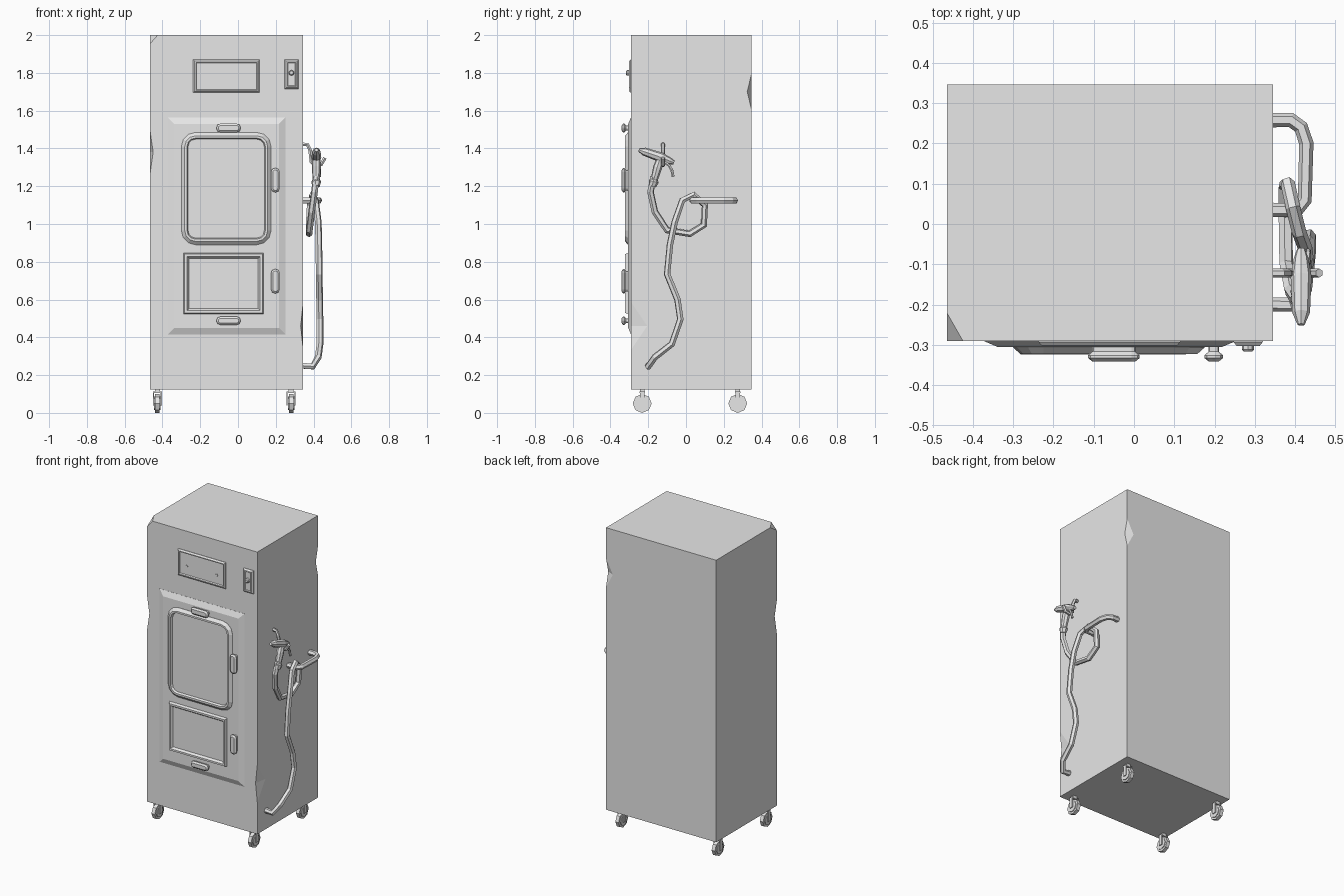
import bpy, bmesh, math
from mathutils import Matrix, Vector

cube = bpy.data.objects.get("Cube")
if cube:
    bpy.data.objects.remove(cube, do_unlink=True)

grey = bpy.data.materials.new("light_grey")
grey.use_nodes = True
grey.diffuse_color = (0.8, 0.8, 0.8, 1)
grey.node_tree.nodes["Principled BSDF"].inputs["Base Color"].default_value = (0.8, 0.8, 0.8, 1)

LEFT, RIGHT, FRONT, BACK, BASE, TOP = -0.465, 0.345, -0.29, 0.347, 0.125, 2.0


def finish(name, bm):
    bmesh.ops.recalc_face_normals(bm, faces=bm.faces)
    mesh = bpy.data.meshes.new(name)
    bm.to_mesh(mesh)
    bm.free()
    mesh.materials.append(grey)
    obj = bpy.data.objects.new(name, mesh)
    bpy.context.collection.objects.link(obj)
    return obj


def add_box(bm, x0, x1, y0, y1, z0, z1):
    size = Matrix.Diagonal((x1 - x0, y1 - y0, z1 - z0, 1))
    centre = Matrix.Translation(((x0 + x1) / 2, (y0 + y1) / 2, (z0 + z1) / 2))
    bmesh.ops.create_cube(bm, size=1, matrix=centre @ size)


def panel(name, x0, x1, z0, z1, steps, radius=0.0, segments=3):
    """Front-facing panel: stacked (inset, y) outlines, optionally round-cornered."""
    bm = bmesh.new()
    rings = []
    for inset, y in steps:
        r = max(radius - inset, 0.004) if radius else 0
        a, b, c, d = x0 + inset + r, x1 - inset - r, z0 + inset + r, z1 - inset - r
        ring = []
        for i, (cx, cz) in enumerate([(b, d), (a, d), (a, c), (b, c)]):
            for k in range(segments + 1 if radius else 1):
                t = math.pi / 2 * (i + k / segments)
                ring.append(bm.verts.new((cx + r * math.cos(t), y, cz + r * math.sin(t))))
        rings.append(ring)
    n = len(rings[0])
    for low, high in zip(rings, rings[1:]):
        for i in range(n):
            j = (i + 1) % n
            bm.faces.new((low[i], low[j], high[j], high[i]))
    bm.faces.new(rings[0])
    bm.faces.new(rings[-1])
    return finish(name, bm)


def tube(name, points, radius, radii=None, resolution=1):
    """Swept tube through points, with optional radius factor at each point."""
    curve = bpy.data.curves.new(name, "CURVE")
    curve.dimensions = "3D"
    curve.bevel_depth = radius
    curve.bevel_resolution = resolution
    curve.use_fill_caps = True
    spline = curve.splines.new("POLY")
    spline.use_smooth = False
    spline.points.add(len(points) - 1)
    for i, p in enumerate(points):
        spline.points[i].co = (*p, 1)
        spline.points[i].radius = radii[i] if radii else 1
    curve.materials.append(grey)
    obj = bpy.data.objects.new(name, curve)
    bpy.context.collection.objects.link(obj)
    bpy.ops.object.select_all(action="DESELECT")
    obj.select_set(True)
    bpy.context.view_layer.objects.active = obj
    bpy.ops.object.convert(target="MESH")
    return obj


def nick(obj, centre, half):
    """Chip an edge or corner away with a diamond-shaped cutter."""
    bm = bmesh.new()
    bmesh.ops.create_uvsphere(bm, u_segments=4, v_segments=2, radius=1,
                              matrix=Matrix.Translation(centre) @ Matrix.Diagonal((*half, 1)))
    cutter = finish("nick_cutter", bm)
    cutter.hide_render = True
    mod = obj.modifiers.new("nick", "BOOLEAN")
    mod.operation = "DIFFERENCE"
    mod.solver = "EXACT"
    mod.object = cutter
    bpy.context.view_layer.objects.active = obj
    bpy.ops.object.modifier_apply(modifier=mod.name)
    bpy.data.objects.remove(cutter, do_unlink=True)


# Cabinet with chipped edges
bm = bmesh.new()
add_box(bm, LEFT, RIGHT, FRONT, BACK, BASE, TOP)
cabinet = finish("cabinet", bm)
nick(cabinet, (LEFT, FRONT, TOP), (0.04, 0.07, 0.045))
nick(cabinet, (LEFT, FRONT, 1.38), (0.016, 0.05, 0.11))
nick(cabinet, (RIGHT, BACK, 1.7), (0.05, 0.023, 0.095))
nick(cabinet, (RIGHT, FRONT, 0.46), (0.013, 0.085, 0.125))

# Front panel, window and lower hatch
front_panel = panel("front_panel", -0.372, 0.252, 0.415, 1.565,
                    [(0, -0.285), (0, -0.291), (0.035, -0.306)])
nick(front_panel, (0.055, -0.306, 1.56), (0.125, 0.009, 0.02))
panel("window_frame", -0.30, 0.175, 0.89, 1.485,
      [(0, -0.30), (0, -0.307), (0.018, -0.323), (0.03, -0.323), (0.036, -0.309)], 0.075)
panel("lower_hatch", -0.29, 0.137, 0.522, 0.848,
      [(0, -0.30), (0.008, -0.324), (0.02, -0.324), (0.03, -0.310)])

# Display plate with its lip and two small screws
panel("display_plate", -0.237, 0.115, 1.695, 1.87,
      [(0, -0.285), (0, -0.293), (0.008, -0.302), (0.014, -0.302), (0.018, -0.294)])
for x in (-0.17, 0.05):
    panel("display_screw", x - 0.008, x + 0.008, 1.762, 1.778,
          [(0, -0.29), (0, -0.299)], 0.008, 2)

# Power switch
panel("switch_plate", 0.247, 0.32, 1.715, 1.87,
      [(0, -0.285), (0, -0.293), (0.008, -0.303), (0.014, -0.303), (0.018, -0.298)])
panel("switch_knob", 0.268, 0.298, 1.785, 1.815, [(0, -0.29), (0, -0.312), (0.005, -0.317)], 0.015, 2)

# Latches: horizontal ones above and below, vertical ones at the side
LATCH = [(0.01, -0.30), (0.01, -0.317), (0, -0.326), (0, -0.333), (0.01, -0.341)]
for x, z, half_x, half_z in [(-0.05, 1.508, 0.064, 0.023), (-0.05, 0.488, 0.064, 0.022),
                             (0.198, 1.232, 0.023, 0.064), (0.198, 0.697, 0.023, 0.064)]:
    panel("latch", x - half_x, x + half_x, z - half_z, z + half_z, LATCH, 0.02, 2)

# Casters
for x in (-0.427, 0.281):
    for y in (-0.232, 0.274):
        bm = bmesh.new()
        spin = Matrix.Translation((x, y, 0.05)) @ Matrix.Rotation(math.pi / 2, 4, "Y")
        for radius, width in ((0.05, 0.024), (0.036, 0.034)):
            bmesh.ops.create_cone(bm, cap_ends=True, segments=8, radius1=radius, radius2=radius,
                                  depth=width, matrix=spin)
        finish("caster_wheel", bm)
        bm = bmesh.new()
        add_box(bm, x - 0.024, x + 0.024, y - 0.014, y + 0.014, 0.104, 0.112)
        add_box(bm, x - 0.013, x + 0.013, y - 0.012, y + 0.012, 0.11, 0.128)
        for side in (-1, 1):
            edge = sorted((x + side * 0.018, x + side * 0.024))
            add_box(bm, *edge, y - 0.012, y + 0.012, 0.04, 0.106)
        finish("caster_fork", bm)

# Hose from the lower wall fitting, over the rail and round to the sprayer
tube("hose", [(0.34, -0.2, 0.25), (0.395, -0.2, 0.245), (0.425, -0.165, 0.295),
              (0.434, -0.075, 0.365), (0.434, -0.03, 0.495), (0.432, -0.045, 0.6),
              (0.43, -0.1, 0.735), (0.428, -0.085, 0.89), (0.425, -0.06, 1.01),
              (0.41, -0.02, 1.125), (0.395, 0.04, 1.155), (0.382, 0.1, 1.1),
              (0.376, 0.095, 0.995), (0.376, 0.02, 0.948), (0.378, -0.1, 0.967),
              (0.39, -0.165, 1.065), (0.405, -0.188, 1.17), (0.414, -0.172, 1.25)], 0.018)

# Hose rail
tube("hose_rail", [(0.34, 0.258, 1.125), (0.39, 0.258, 1.125), (0.415, 0.24, 1.125),
                   (0.428, 0.2, 1.125), (0.424, 0.06, 1.125), (0.405, 0.035, 1.125),
                   (0.34, 0.035, 1.125)], 0.018)

# Sprayer: handle, head, trigger and its wall hook
tube("sprayer_handle", [(0.413, -0.178, 1.2), (0.414, -0.17, 1.225), (0.414, -0.168, 1.235),
                        (0.415, -0.15, 1.3), (0.415, -0.13, 1.36)], 0.024,
     [0.85, 1.1, 0.8, 1.0, 0.8], 2)
tube("sprayer_head", [(0.415, -0.25, 1.392), (0.415, -0.22, 1.383), (0.415, -0.13, 1.352),
                      (0.415, -0.085, 1.333), (0.415, -0.063, 1.325)], 0.026,
     [0.35, 0.85, 1.0, 0.7, 0.4], 2)
tube("sprayer_trigger", [(0.425, -0.125, 1.335), (0.43, -0.09, 1.31), (0.432, -0.075, 1.285),
                         (0.432, -0.068, 1.25)], 0.008)
tube("sprayer_hook", [(0.34, -0.122, 1.422), (0.368, -0.122, 1.42), (0.382, -0.122, 1.39),
                      (0.388, -0.122, 1.33), (0.41, -0.122, 1.31), (0.44, -0.122, 1.315),
                      (0.46, -0.122, 1.35)], 0.011)
